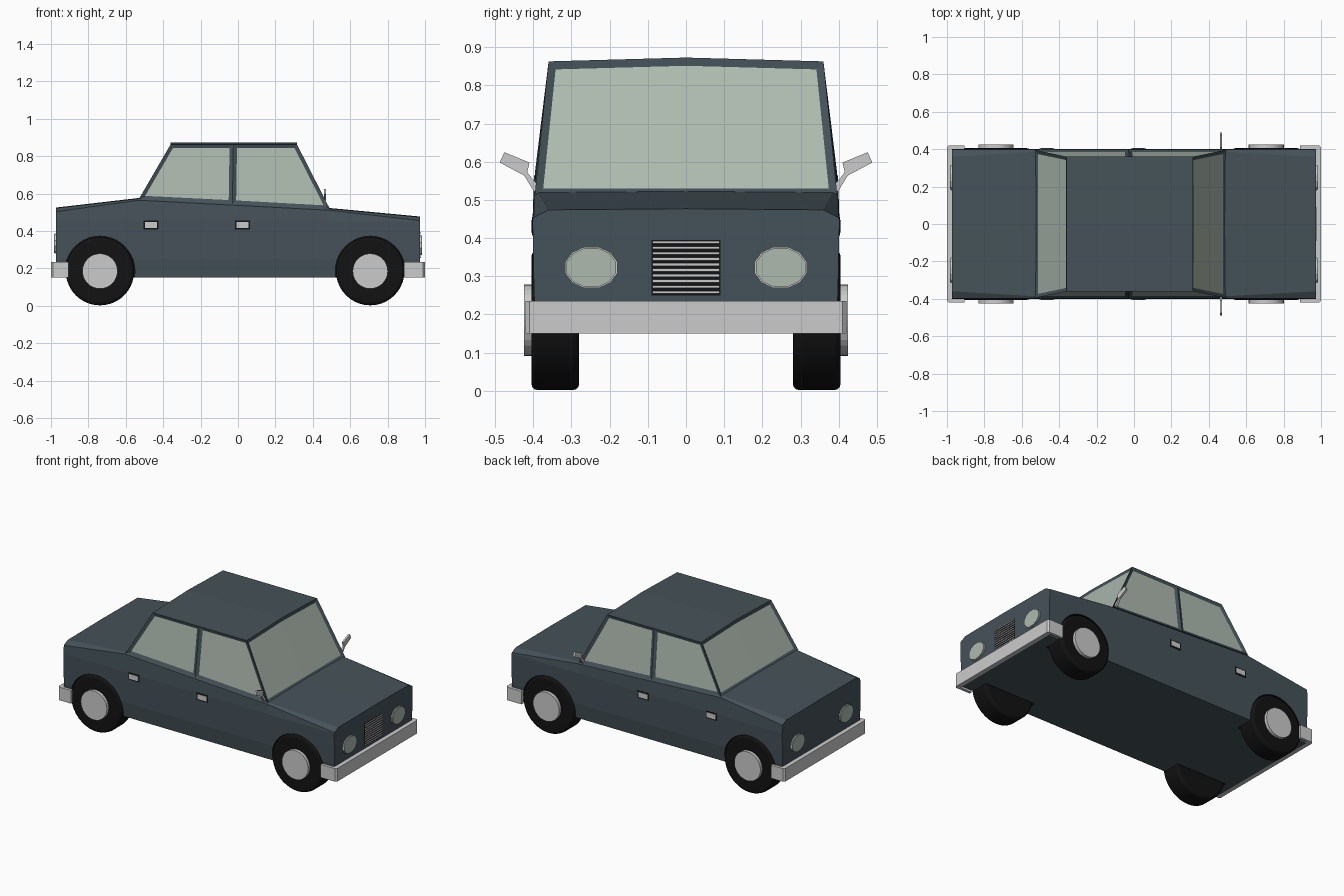
import bpy, bmesh, math
from mathutils import Vector

if "Cube" in bpy.data.objects:
    bpy.data.objects.remove(bpy.data.objects["Cube"])


def material(name, rgb):
    m = bpy.data.materials.new(name)
    m.diffuse_color = (*rgb, 1)
    m.use_nodes = True
    m.node_tree.nodes["Principled BSDF"].inputs["Base Color"].default_value = m.diffuse_color
    return m


PAINT = material("paint", (0.06, 0.085, 0.10))
GLASS = material("glass", (0.42, 0.49, 0.43))
BLACK = material("black", (0.006, 0.006, 0.006))


def finish(name, bm, *mats):
    bmesh.ops.recalc_face_normals(bm, faces=bm.faces[:])
    me = bpy.data.meshes.new(name)
    bm.to_mesh(me)
    bm.free()
    for m in mats:
        me.materials.append(m)
    ob = bpy.data.objects.new(name, me)
    bpy.context.collection.objects.link(ob)
    return ob


def prism(name, pts, offset, *mats):
    """Extrude a closed outline of 3D points along an offset vector."""
    bm = bmesh.new()
    face = bm.faces.new([bm.verts.new(p) for p in pts])
    new = bmesh.ops.extrude_face_region(bm, geom=[face])["geom"]
    verts = [v for v in new if isinstance(v, bmesh.types.BMVert)]
    bmesh.ops.translate(bm, vec=Vector(offset), verts=verts)
    return finish(name, bm, *mats)


def box(name, lo, hi, *mats):
    (x0, y0, z0), (x1, y1, z1) = lo, hi
    pts = [(x0, y0, z0), (x1, y0, z0), (x1, y1, z0), (x0, y1, z0)]
    return prism(name, pts, (0, 0, z1 - z0), *mats)


def wheel_cylinder(name, x, z, r, y0, y1, seg, *mats):
    ring = [(x + r * math.cos(2 * math.pi * i / seg), y0,
             z + r * math.sin(2 * math.pi * i / seg)) for i in range(seg)]
    return prism(name, ring, (0, y1 - y0, 0), *mats)


def activate(ob):
    bpy.ops.object.select_all(action='DESELECT')
    ob.select_set(True)
    bpy.context.view_layer.objects.active = ob


# lower body: loft of cross-sections along x
bm = bmesh.new()
loops = []
for x, top, ys, d in [(-0.972, 0.525, 0.36, 0.022), (-0.53, 0.576, 0.386, 0.012),
                      (0.495, 0.522, 0.386, 0.012), (0.972, 0.477, 0.36, 0.022)]:
    half = [(ys, top - 0.003), (0.398, top - d), (0.402, 0.45), (0.398, 0.25), (0.385, 0.15)]
    sec = [(0, top)] + half + [(-y, z) for y, z in reversed(half)]
    loops.append([bm.verts.new((x, y, z)) for y, z in sec])
n = len(loops[0])
for a, b in zip(loops, loops[1:]):
    for i in range(n):
        bm.faces.new((a[i], a[(i + 1) % n], b[(i + 1) % n], b[i]))
bm.faces.new(loops[0])
bm.faces.new(loops[-1])
body = finish("lower_body", bm, PAINT, BLACK)

# wheels and wheel arches
WHEEL_Z = 0.185
for x, label in ((-0.738, "rear"), (0.707, "front")):
    for s, side in ((-1, "right"), (1, "left")):
        cutter = wheel_cylinder("arch_cutter", x, WHEEL_Z, 0.187, s * 0.27, s * 0.5, 40, PAINT, BLACK)
        for p in cutter.data.polygons:
            p.material_index = 1
        cutter.hide_render = True
        activate(body)
        mod = body.modifiers.new("arch", 'BOOLEAN')
        mod.operation = 'DIFFERENCE'
        mod.solver = 'EXACT'
        mod.object = cutter
        bpy.ops.object.modifier_apply(modifier=mod.name)
        bpy.data.objects.remove(cutter)

        tyre = wheel_cylinder(f"{label}_{side}_tyre", x, WHEEL_Z, 0.183, s * 0.28, s * 0.405, 40, BLACK)
        bev = tyre.modifiers.new("round", 'BEVEL')
        bev.width, bev.segments = 0.016, 3
        activate(tyre)
        bpy.ops.object.shade_smooth_by_angle()
        wheel_cylinder(f"{label}_{side}_hubcap", x, WHEEL_Z, 0.094, s * 0.404, s * 0.425, 32)

# cabin with inset windows
bm = bmesh.new()
stations = [(-0.53, 0.57, -0.36), (-0.03, 0.545, -0.025), (0.492, 0.516, 0.315)]
V = {}
for i, (xb, zb, xt) in enumerate(stations):
    for j in (-1, 0, 1):
        V[i, j, 0] = bm.verts.new((xb, 0.396 * j, zb))
        V[i, j, 1] = bm.verts.new((xt, 0.36 * j, 0.873 if j == 0 else 0.863))


def quad(*keys):
    return bm.faces.new([V[k] for k in keys])


windows = []
for j in (-1, 1):
    for i in (0, 1):
        windows.append([quad((i, j, 0), (i + 1, j, 0), (i + 1, j, 1), (i, j, 1))])
for i in (0, 2):
    windows.append([quad((i, j, 0), (i, j + 1, 0), (i, j + 1, 1), (i, j, 1)) for j in (-1, 0)])
for i in (0, 1):
    for j in (-1, 0):
        for k in (0, 1):
            quad((i, j, k), (i + 1, j, k), (i + 1, j + 1, k), (i, j + 1, k))
bmesh.ops.recalc_face_normals(bm, faces=bm.faces[:])
for w in windows:
    bmesh.ops.inset_region(bm, faces=w, thickness=0.02, depth=-0.008, use_even_offset=True)
    for f in w:
        f.material_index = 1
finish("cabin", bm, PAINT, GLASS)

# wrap-around bumpers
for s, label, back in ((1, "front", 0.887), (-1, "rear", 0.905)):
    outer = [(back, 0.42), (0.99, 0.42), (1.0, 0.41)]
    inner = [(0.97, 0.402), (back, 0.402)]
    outline = outer + [(x, -y) for x, y in reversed(outer)]
    outline += [(x, -y) for x, y in reversed(inner)] + inner
    prism(f"{label}_bumper", [(s * x, y, 0.15) for x, y in outline], (0, 0, 0.085))

# oval lamps at both ends
for s, label, z in ((1, "headlamp", 0.323), (-1, "tail_lamp", 0.333)):
    for t in (-1, 1):
        for grow, depth, part, mats in ((1.06, 0.006, "rim", ()), (1.0, 0.011, "lens", (GLASS,))):
            ring = []
            for i in range(12):
                a = 2 * math.pi * (i + 0.5) / 12
                ring.append((s * 0.968, t * 0.248 + 0.067 * grow * math.cos(a),
                             z + 0.053 * grow * math.sin(a)))
            prism(f"{label}_{part}", ring, (s * (0.004 + depth), 0, 0), *mats)

# grille with slats
box("grille_panel", (0.965, -0.09, 0.25), (0.974, 0.09, 0.395), BLACK)
for i in range(10):
    z = 0.255 + i * 0.0145
    box("grille_slat", (0.97, -0.088, z), (0.979, 0.088, z + 0.007))

# door handles and mirrors on both sides
MIRROR = [(0.385, 0.535), (0.398, 0.522), (0.424, 0.564), (0.488, 0.598),
          (0.476, 0.625), (0.41, 0.598), (0.416, 0.572)]
for s in (-1, 1):
    for x in (-0.465, 0.025):
        box("handle_recess", (x - 0.04, s * 0.39, 0.407), (x + 0.04, s * 0.403, 0.455), BLACK)
        box("door_handle", (x - 0.032, s * 0.39, 0.415), (x + 0.032, s * 0.406, 0.447))
    prism("wing_mirror", [(0.459, s * y, z) for y, z in MIRROR], (0.012, 0, 0))
